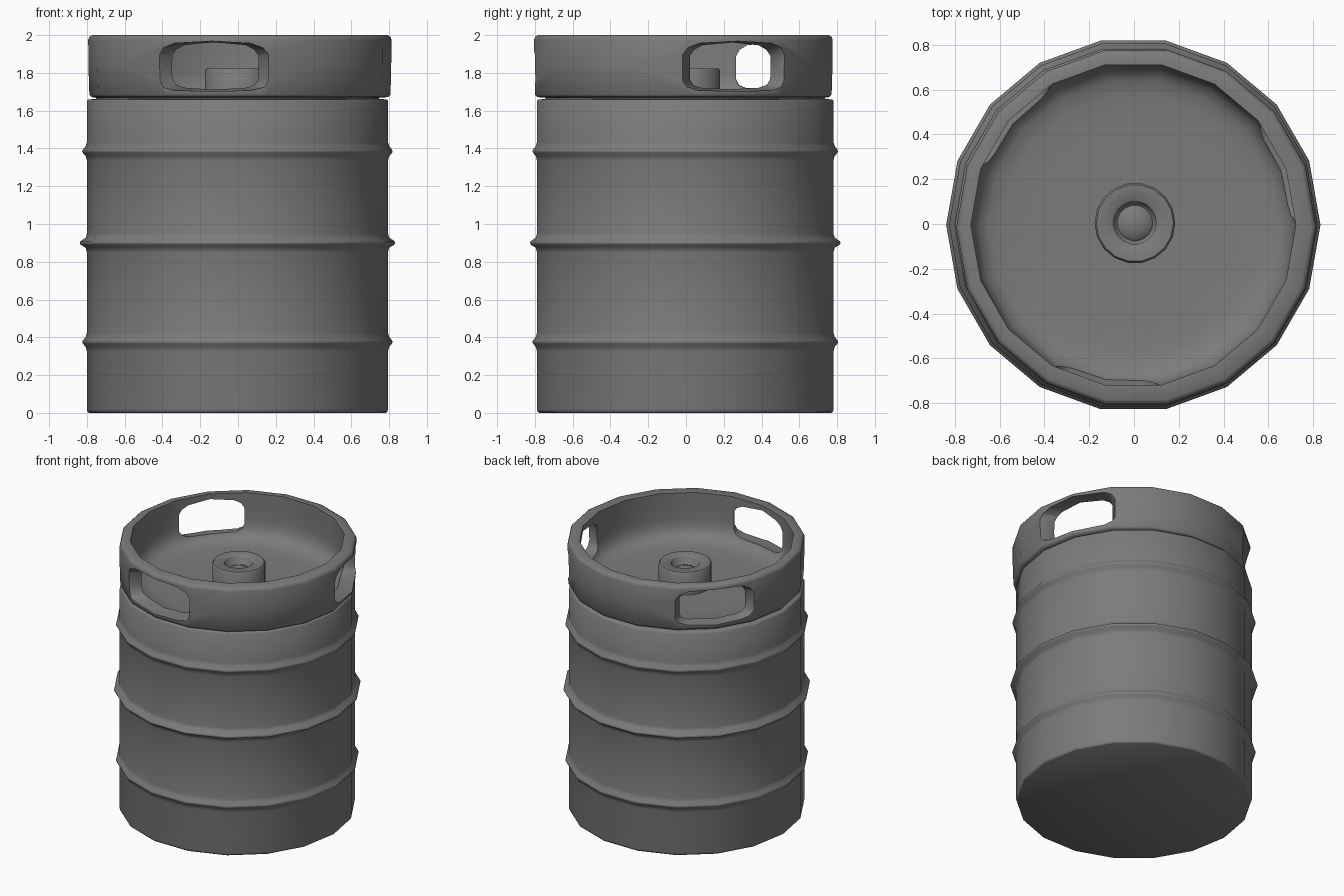
import bpy, bmesh, math
from mathutils import Vector, Matrix

if "Cube" in bpy.data.objects:
    bpy.data.objects.remove(bpy.data.objects["Cube"])

SIDES = 18
steel = bpy.data.materials.new("dark_steel")
steel.diffuse_color = (0.2, 0.2, 0.2, 1)
steel.use_nodes = True
steel.node_tree.nodes["Principled BSDF"].inputs["Base Color"].default_value = steel.diffuse_color


def make_object(name, bm):
    bmesh.ops.recalc_face_normals(bm, faces=bm.faces)
    mesh = bpy.data.meshes.new(name)
    bm.to_mesh(mesh)
    bm.free()
    mesh.materials.append(steel)
    obj = bpy.data.objects.new(name, mesh)
    bpy.context.collection.objects.link(obj)
    return obj


def lathe(name, profile, centre):
    """Revolve (radius, z) points; points on the axis become single poles."""
    bm = bmesh.new()
    rings = []
    for r, z in profile:
        count = SIDES if r > 0 else 1
        rings.append([bm.verts.new((centre[0] + r * math.cos(math.tau * i / SIDES),
                                    centre[1] + r * math.sin(math.tau * i / SIDES), z))
                      for i in range(count)])
    for a, b in zip(rings, rings[1:]):
        for i in range(SIDES):
            j = (i + 1) % SIDES
            quad = [a[i % len(a)], a[j % len(a)], b[j % len(b)], b[i % len(b)]]
            bm.faces.new(list(dict.fromkeys(quad)))
    return make_object(name, bm)


def smooth(obj, angle):
    bpy.ops.object.select_all(action='DESELECT')
    obj.select_set(True)
    bpy.context.view_layer.objects.active = obj
    bpy.ops.object.shade_smooth_by_angle(angle=math.radians(angle))


def rib(z, r):
    return [(0.797, z - 0.05), (0.803, z - 0.026), (r - 0.004, z - 0.009), (r, z),
            (r - 0.004, z + 0.009), (0.803, z + 0.028), (0.797, z + 0.05)]


# shell: base, ribbed wall, groove, collar, rolled rim, inner bowl and deck
profile = [(0, 0), (0.785, 0), (0.794, 0.006), (0.797, 0.02)]
for z, r in ((0.375, 0.822), (0.9, 0.835), (1.385, 0.822)):
    profile += rib(z, r)
profile += [(0.797, 1.652), (0.79, 1.66), (0.75, 1.661), (0.75, 1.668)]
profile += [(0.785, 1.672), (0.797, 1.685), (0.802, 1.84), (0.803, 1.975), (0.797, 1.991), (0.782, 2.0)]
profile += [(0.725, 2.0), (0.725, 1.9), (0.726, 1.8), (0.718, 1.745), (0.695, 1.7),
            (0.65, 1.674), (0.58, 1.662), (0.45, 1.658), (0, 1.655)]
shell = lathe("keg_shell", profile, (-0.003, -0.004))

# the collar sits slightly off the body axis
for v in shell.data.vertices:
    if v.co.z > 1.671 and v.co.xy.length > 0.76:
        v.co += Vector((0.013, -0.01, 0))

# three hand holes, flared outwards so the collar thins to the inner wall
hw, hh = 0.228, 0.12
outline = [(hw, -0.07), (hw, 0.055), (hw - 0.025, 0.088), (hw - 0.075, 0.11), (0, hh)]
outline += [(-y, z) for y, z in reversed(outline[:4])]
outline += [(-hw + 0.02, -0.1), (-hw + 0.07, -0.115), (0, -hh), (hw - 0.07, -0.115), (hw - 0.02, -0.1)]
sections = ((0.5, 0, 0), (0.685, 0, 0), (0.765, 0.075, 0.013), (1.0, 0.075, 0.013))
for k, angle in enumerate((20, 140, 260)):
    bm = bmesh.new()
    loops = [[bm.verts.new((x, y * (1 + dy / hw), 1.835 + z * (1 + dz / hh))) for y, z in outline]
             for x, dy, dz in sections]
    n = len(outline)
    for a, b in zip(loops, loops[1:]):
        for i in range(n):
            j = (i + 1) % n
            bm.faces.new((a[i], a[j], b[j], b[i]))
    bm.faces.new(loops[0])
    bm.faces.new(loops[-1])
    bm.transform(Matrix.Rotation(math.radians(angle), 4, 'Z'))
    cutter = make_object(f"hand_hole_cutter_{k + 1}", bm)
    cutter.hide_render = True
    mod = shell.modifiers.new("hand_hole", 'BOOLEAN')
    mod.operation = 'DIFFERENCE'
    mod.object = cutter
    bpy.context.view_layer.objects.active = shell
    bpy.ops.object.modifier_apply(modifier=mod.name)
    bpy.data.objects.remove(cutter)
smooth(shell, 60)

# valve neck with a recessed ball
neck = lathe("valve_neck", [(0, 1.65), (0.18, 1.65), (0.18, 1.812), (0.172, 1.822), (0.103, 1.822),
                            (0.095, 1.814), (0.09, 1.765), (0.08, 1.758), (0.07, 1.768),
                            (0.04, 1.78), (0, 1.785)], (0.004, 0.004))
smooth(neck, 50)
